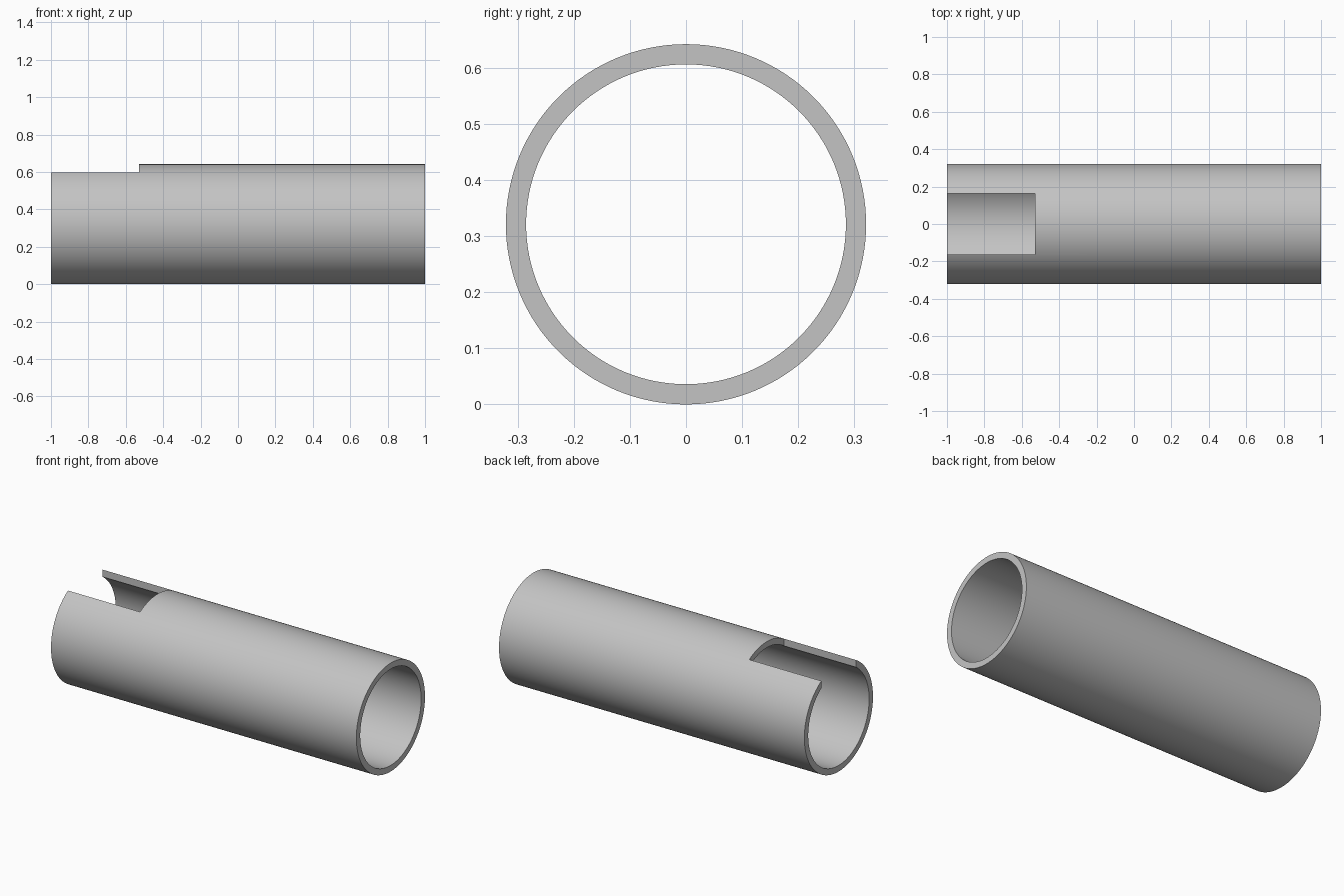
import bpy
import bmesh
import math
from mathutils import Matrix

if "Cube" in bpy.data.objects:
    bpy.data.objects.remove(bpy.data.objects["Cube"])

LENGTH = 2.0
OUTER, INNER = 0.321, 0.285
SLOT_HALF_WIDTH = 0.162
SLOT_END = -0.528
SEGMENTS = 128

# Single grey material
grey = bpy.data.materials.new("light_grey")
grey.use_nodes = True
colour = (0.55, 0.55, 0.55, 1.0)
grey.diffuse_color = colour
grey.node_tree.nodes["Principled BSDF"].inputs["Base Color"].default_value = colour


def make_object(name, bm):
    bmesh.ops.recalc_face_normals(bm, faces=bm.faces)
    mesh = bpy.data.meshes.new(name)
    bm.to_mesh(mesh)
    bm.free()
    obj = bpy.data.objects.new(name, mesh)
    bpy.context.collection.objects.link(obj)
    return obj


# Hollow tube: a wall section revolved around the long axis
bm = bmesh.new()
half = LENGTH / 2
section = [(-half, INNER), (half, INNER), (half, OUTER), (-half, OUTER)]
verts = [bm.verts.new((x, 0, OUTER + r)) for x, r in section]
edges = [bm.edges.new((verts[i], verts[(i + 1) % 4])) for i in range(4)]
bmesh.ops.spin(bm, geom=verts + edges, cent=(0, 0, OUTER), axis=(1, 0, 0),
               angle=math.tau, steps=SEGMENTS, use_merge=True)
bmesh.ops.remove_doubles(bm, verts=bm.verts, dist=0.0001)
tube = make_object("slotted_tube", bm)
tube.data.materials.append(grey)

# Straight-sided slot cutter, open at one end of the tube
bm = bmesh.new()
start = -half - 0.2
size = (SLOT_END - start, 2 * SLOT_HALF_WIDTH, 0.5)
centre = ((SLOT_END + start) / 2, 0, OUTER + 0.25)
bmesh.ops.create_cube(bm, size=1, matrix=Matrix.Translation(centre) @ Matrix.Diagonal((*size, 1)))
cutter = make_object("slot_cutter", bm)
cutter.hide_render = True

# Cut the slot, then smooth the round walls and keep the rims crisp
cut = tube.modifiers.new("slot", 'BOOLEAN')
cut.operation = 'DIFFERENCE'
cut.solver = 'EXACT'
cut.object = cutter
bpy.ops.object.select_all(action='DESELECT')
bpy.context.view_layer.objects.active = tube
tube.select_set(True)
bpy.ops.object.modifier_apply(modifier=cut.name)
bpy.data.objects.remove(cutter)
bpy.ops.object.shade_smooth_by_angle(angle=math.radians(25))
